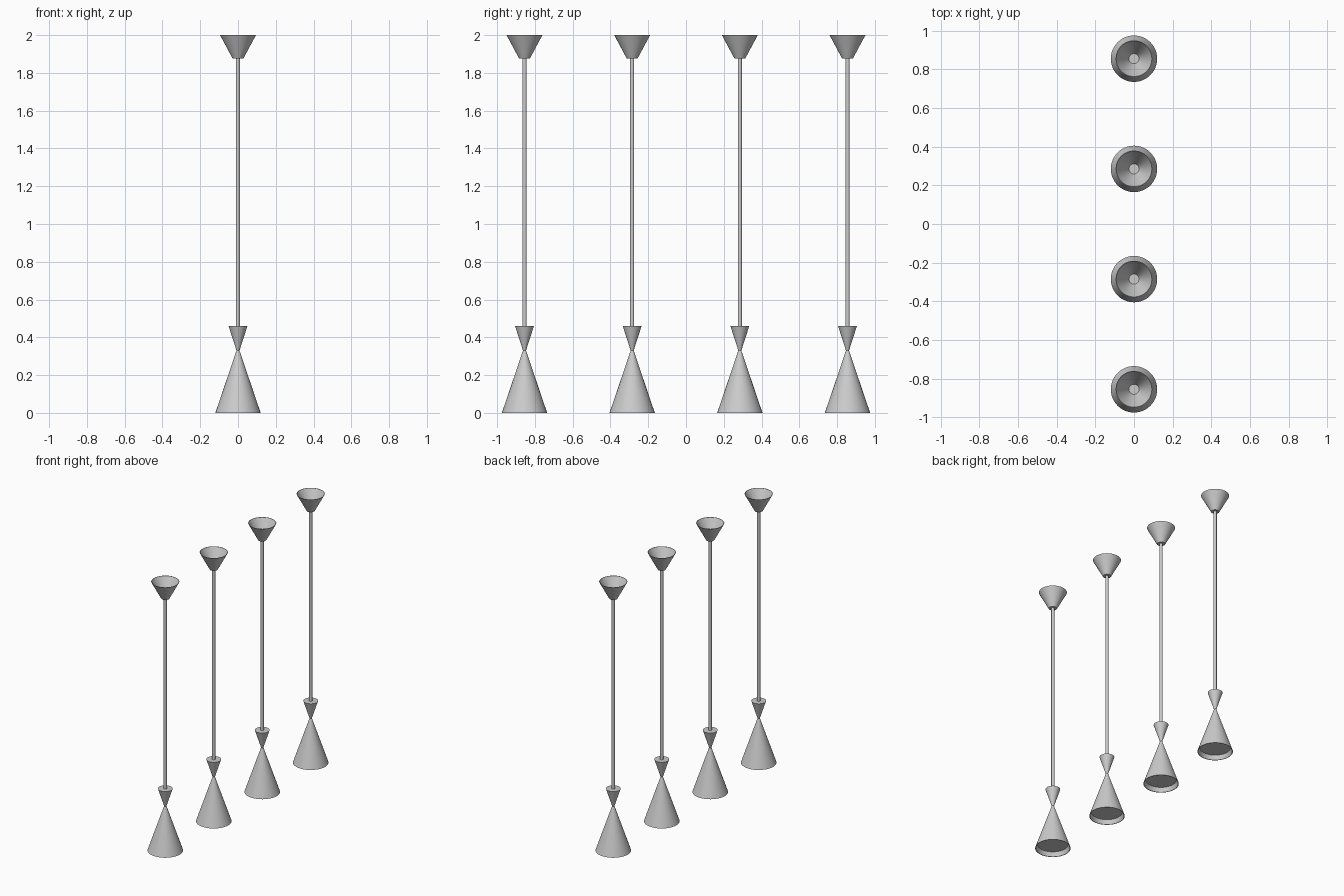
import bpy, bmesh, math

if "Cube" in bpy.data.objects:
    bpy.data.objects.remove(bpy.data.objects["Cube"])

SEGMENTS = 48


def lathe(name, profile, y):
    """Spin an (r, z) profile around a vertical axis at the given y."""
    bm = bmesh.new()
    verts = [bm.verts.new((r, 0, z)) for r, z in profile]
    edges = [bm.edges.new(pair) for pair in zip(verts, verts[1:])]
    bmesh.ops.spin(bm, geom=verts + edges, cent=(0, 0, 0), axis=(0, 0, 1),
                   angle=2 * math.pi, steps=SEGMENTS)
    bmesh.ops.remove_doubles(bm, verts=bm.verts, dist=1e-5)
    bmesh.ops.recalc_face_normals(bm, faces=bm.faces)
    mesh = bpy.data.meshes.new(name)
    bm.to_mesh(mesh)
    bm.free()
    obj = bpy.data.objects.new(name, mesh)
    obj.location.y = y
    bpy.context.collection.objects.link(obj)
    bpy.ops.object.select_all(action='DESELECT')
    obj.select_set(True)
    bpy.context.view_layer.objects.active = obj
    bpy.ops.object.shade_smooth_by_angle(angle=math.radians(30))
    return obj


# Hourglass shade: closed top, pinched waist, recessed diffuser underneath
SHADE = [(0, 0.46), (0.05, 0.46), (0.008, 0.33), (0.12, 0.0),
         (0.116, 0.0), (0.105, 0.032), (0, 0.032)]
# Suspension rod
ROD = [(0, 0.455), (0.011, 0.455), (0.011, 1.885), (0, 1.885)]
# Ceiling canopy: thin hollow cup, open at the top
CANOPY = [(0, 1.875), (0.028, 1.875), (0.095, 2.0),
          (0.092, 2.0), (0.026, 1.878), (0, 1.878)]

# Row of four identical pendants
for i in range(4):
    y = -0.855 + i * 0.57
    lathe(f"shade_{i + 1}", SHADE, y)
    lathe(f"rod_{i + 1}", ROD, y)
    lathe(f"canopy_{i + 1}", CANOPY, y)
